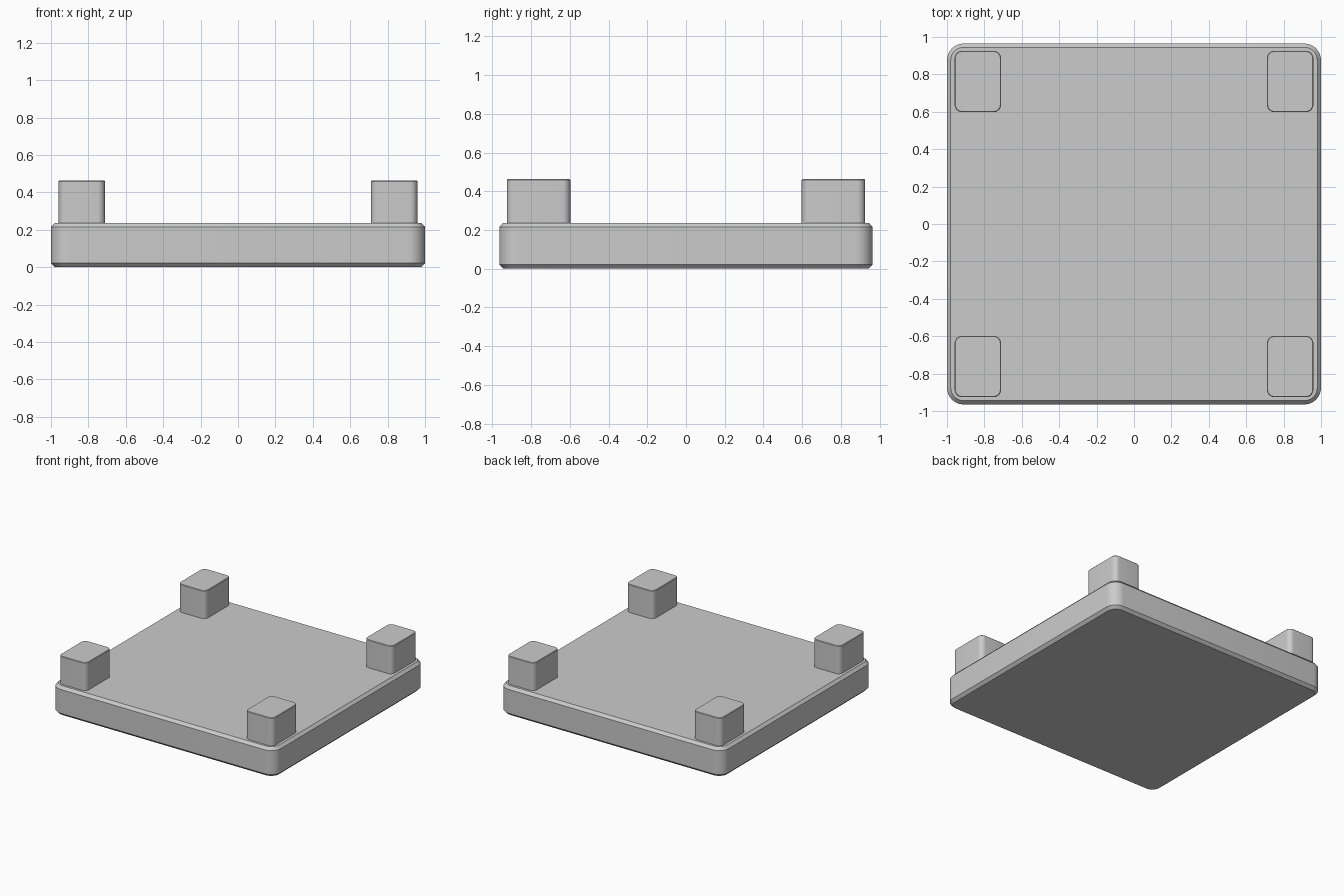
import bpy, bmesh
from math import sin, cos, pi

if "Cube" in bpy.data.objects:
    bpy.data.objects.remove(bpy.data.objects["Cube"])


def rounded_ring(cx, cy, hx, hy, r, z, seg):
    """Points of a rounded rectangle, counter-clockwise."""
    pts = []
    for i, (sx, sy) in enumerate([(1, 1), (-1, 1), (-1, -1), (1, -1)]):
        for k in range(seg + 1):
            a = (i + k / seg) * pi / 2
            pts.append((cx + sx * (hx - r) + r * cos(a),
                        cy + sy * (hy - r) + r * sin(a), z))
    return pts


def rounded_block(name, cx, cy, hx, hy, r, layers, seg=8):
    """Stack rounded rectangles; layers are (inset, z) from bottom to top."""
    bm = bmesh.new()
    rings = [[bm.verts.new(p) for p in
              rounded_ring(cx, cy, hx - d, hy - d, r - d, z, seg)]
             for d, z in layers]
    n = len(rings[0])
    for low, high in zip(rings, rings[1:]):
        for i in range(n):
            j = (i + 1) % n
            bm.faces.new((low[i], low[j], high[j], high[i]))
    bm.faces.new(rings[0][::-1])
    bm.faces.new(rings[-1])
    mesh = bpy.data.meshes.new(name)
    bm.to_mesh(mesh)
    bm.free()
    obj = bpy.data.objects.new(name, mesh)
    bpy.context.collection.objects.link(obj)
    bpy.ops.object.select_all(action='DESELECT')
    obj.select_set(True)
    bpy.context.view_layer.objects.active = obj
    bpy.ops.object.shade_smooth_by_angle(angle=pi / 6)
    return obj


# Base slab with chamfered top and bottom rims
rounded_block("base_slab", 0, 0, 1.0, 0.965, 0.09,
              [(0.022, 0), (0, 0.022), (0, 0.215), (0.02, 0.237)])

# Four corner posts
for y_name, sy in (("front", -1), ("back", 1)):
    for x_name, sx in (("left", -1), ("right", 1)):
        rounded_block(f"{y_name}_{x_name}_post", sx * 0.835, sy * 0.762,
                      0.124, 0.164, 0.04,
                      [(0, 0.235), (0, 0.459), (0.004, 0.463)])
